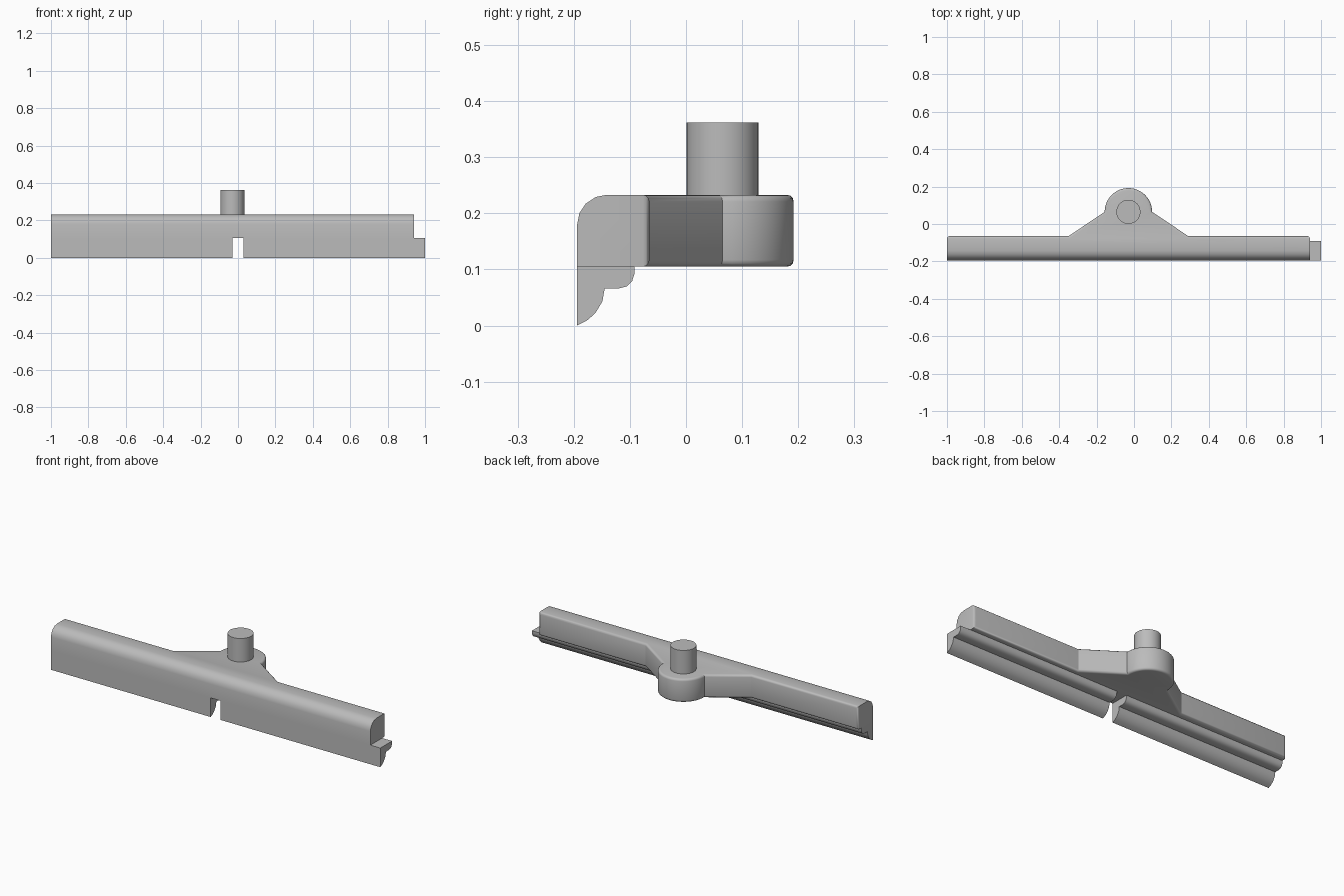
import bpy, bmesh, math

cube = bpy.data.objects.get("Cube")
if cube:
    bpy.data.objects.remove(cube, do_unlink=True)

GREY = (0.5, 0.5, 0.5, 1)
mat = bpy.data.materials.new("plain grey")
mat.use_nodes = True
mat.diffuse_color = GREY
mat.node_tree.nodes["Principled BSDF"].inputs["Base Color"].default_value = GREY

FRONT, BACK = -0.194, -0.065
LOW, HIGH = 0.105, 0.233
PIN_X, PIN_Y = -0.03, 0.065
BOSS_R, PIN_R = 0.127, 0.0645


def prism(points, offset):
    """Extrude a closed outline along offset."""
    bm = bmesh.new()
    face = bm.faces.new([bm.verts.new(p) for p in points])
    new = bmesh.ops.extrude_face_region(bm, geom=[face])["geom"]
    bmesh.ops.translate(bm, vec=offset, verts=[v for v in new if isinstance(v, bmesh.types.BMVert)])
    bmesh.ops.recalc_face_normals(bm, faces=bm.faces)
    return bm


def finish(bm, name):
    mesh = bpy.data.meshes.new(name)
    bm.to_mesh(mesh)
    bm.free()
    obj = bpy.data.objects.new(name, mesh)
    bpy.context.collection.objects.link(obj)
    mesh.materials.append(mat)
    bpy.ops.object.select_all(action="DESELECT")
    obj.select_set(True)
    bpy.context.view_layer.objects.active = obj
    bpy.ops.object.shade_smooth_by_angle(angle=math.radians(32))
    return obj


# Upper bar with the tapered arm and round boss, as one plan outline
ARC = 24
boss = [(PIN_X + BOSS_R * math.cos(math.pi * i / ARC),
         PIN_Y + BOSS_R * math.sin(math.pi * i / ARC)) for i in range(ARC + 1)]
plan = [(-1, FRONT), (0.94, FRONT), (0.94, BACK), (0.29, BACK)] + boss + [(-0.35, BACK), (-1, BACK)]
bm = prism([(x, y, LOW) for x, y in plan], (0, 0, HIGH - LOW))

# Large round on the front top edge
front_edges = [e for e in bm.edges
               if all(v.co.y < FRONT + 0.001 and v.co.z > HIGH - 0.001 for v in e.verts)]
bmesh.ops.bevel(bm, geom=front_edges, offset=0.053, segments=4, profile=0.5, affect="EDGES")

# Small rounds on the back rim and the two back corners
rim = []
for e in bm.edges:
    a, b = (v.co for v in e.verts)
    if min(a.y, b.y) > BACK - 0.001:
        upright = abs(a.z - b.z) > 0.01
        corner = a.x < -0.99 or a.x > 0.93
        if not upright or corner:
            rim.append(e)
bmesh.ops.bevel(bm, geom=rim, offset=0.012, segments=3, profile=0.5, affect="EDGES")
finish(bm, "upper_bar_and_arm")

# Stepped lower moulding in two lengths, with a gap between them
profile = [(FRONT, LOW), (FRONT, 0), (-0.175, 0.01), (-0.161, 0.023), (-0.149, 0.043),
           (-0.145, 0.066), (-0.12, 0.066), (-0.105, 0.07), (-0.096, 0.079),
           (-0.092, 0.092), (-0.092, LOW)]
for name, x0, x1 in (("right_lower_strip", -1, -0.03), ("left_lower_strip", 0.03, 1)):
    finish(prism([(x0, y, z) for y, z in profile], (x1 - x0, 0, 0)), name)

# Pivot pin on the boss
SIDES = 32
ring = [(PIN_X + PIN_R * math.cos(math.tau * i / SIDES),
         PIN_Y + PIN_R * math.sin(math.tau * i / SIDES), HIGH - 0.01) for i in range(SIDES)]
finish(prism(ring, (0, 0, 0.139)), "pivot_pin")
